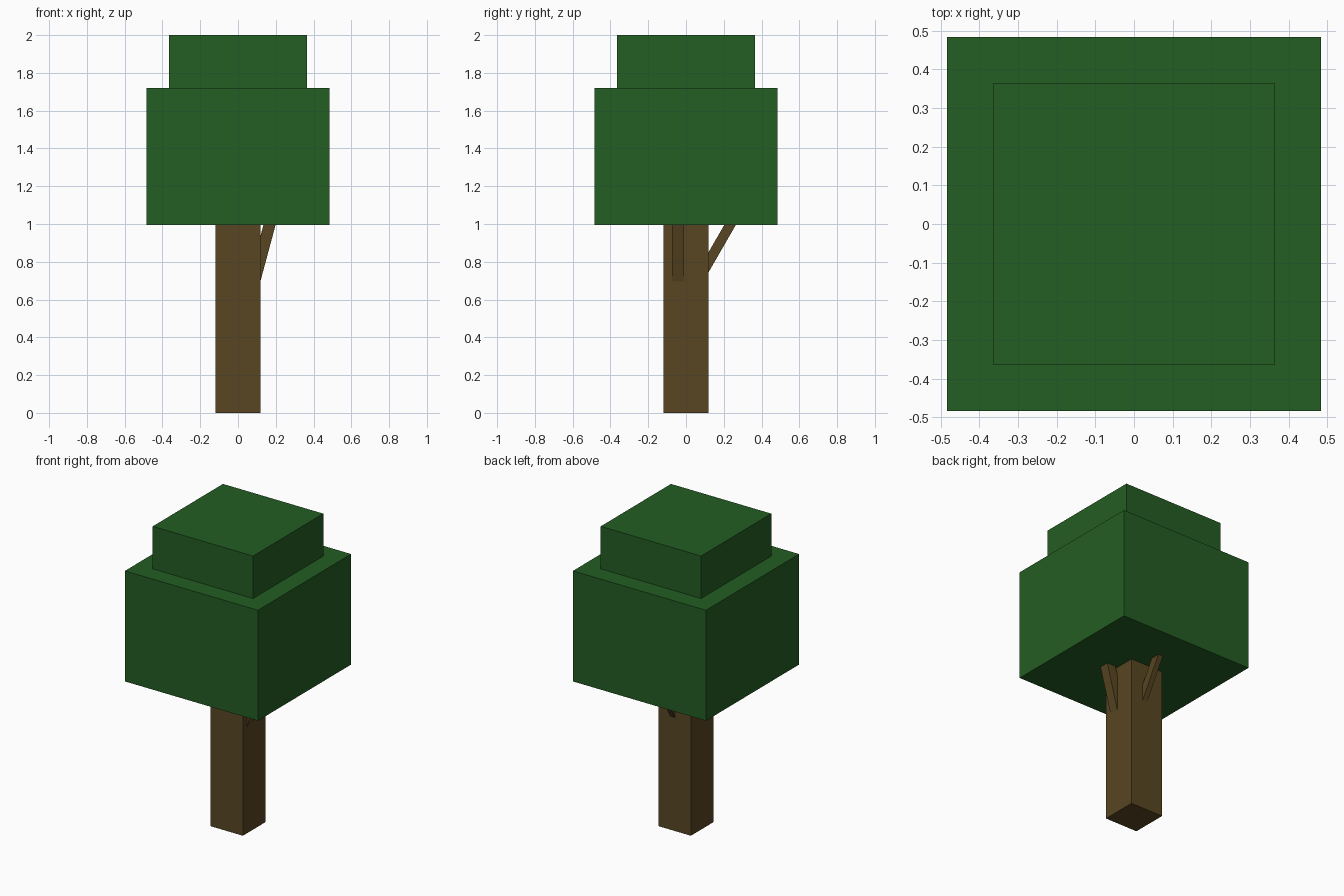
import bpy, bmesh, math
from mathutils import Matrix, Vector

if "Cube" in bpy.data.objects:
    bpy.data.objects.remove(bpy.data.objects["Cube"])


def material(name, colour):
    m = bpy.data.materials.new(name)
    m.diffuse_color = (*colour, 1)
    m.use_nodes = True
    m.node_tree.nodes["Principled BSDF"].inputs["Base Color"].default_value = m.diffuse_color
    return m


bark = material("bark_brown", (0.098, 0.061, 0.016))
leaf = material("leaf_green", (0.0175, 0.110, 0.0168))


def box(name, centre, size, mat, rotation=Matrix.Identity(4)):
    bm = bmesh.new()
    bmesh.ops.create_cube(bm, size=1, matrix=Matrix.Translation(centre) @ rotation
                          @ Matrix.Diagonal(Vector((*size, 1))))
    me = bpy.data.meshes.new(name)
    bm.to_mesh(me)
    bm.free()
    me.materials.append(mat)
    ob = bpy.data.objects.new(name, me)
    bpy.context.collection.objects.link(ob)
    return ob


# Trunk, reaching slightly into the canopy
box("trunk", (0, 0, 0.515), (0.237, 0.237, 1.03), bark)

# Two stepped blocks of leaves
box("lower_canopy", (0, 0, 1.357), (0.968, 0.968, 0.727), leaf)
box("upper_canopy", (0, 0, 1.85), (0.73, 0.73, 0.30), leaf)

# Slanted branches, centred where they leave the trunk
box("right_branch", (0.119, -0.043, 0.817), (0.062, 0.063, 0.5), bark,
    Matrix.Rotation(math.radians(15), 4, 'Y'))
box("back_branch", (0.014, 0.119, 0.797), (0.035, 0.053, 0.6), bark,
    Matrix.Rotation(math.radians(-30), 4, 'X'))
